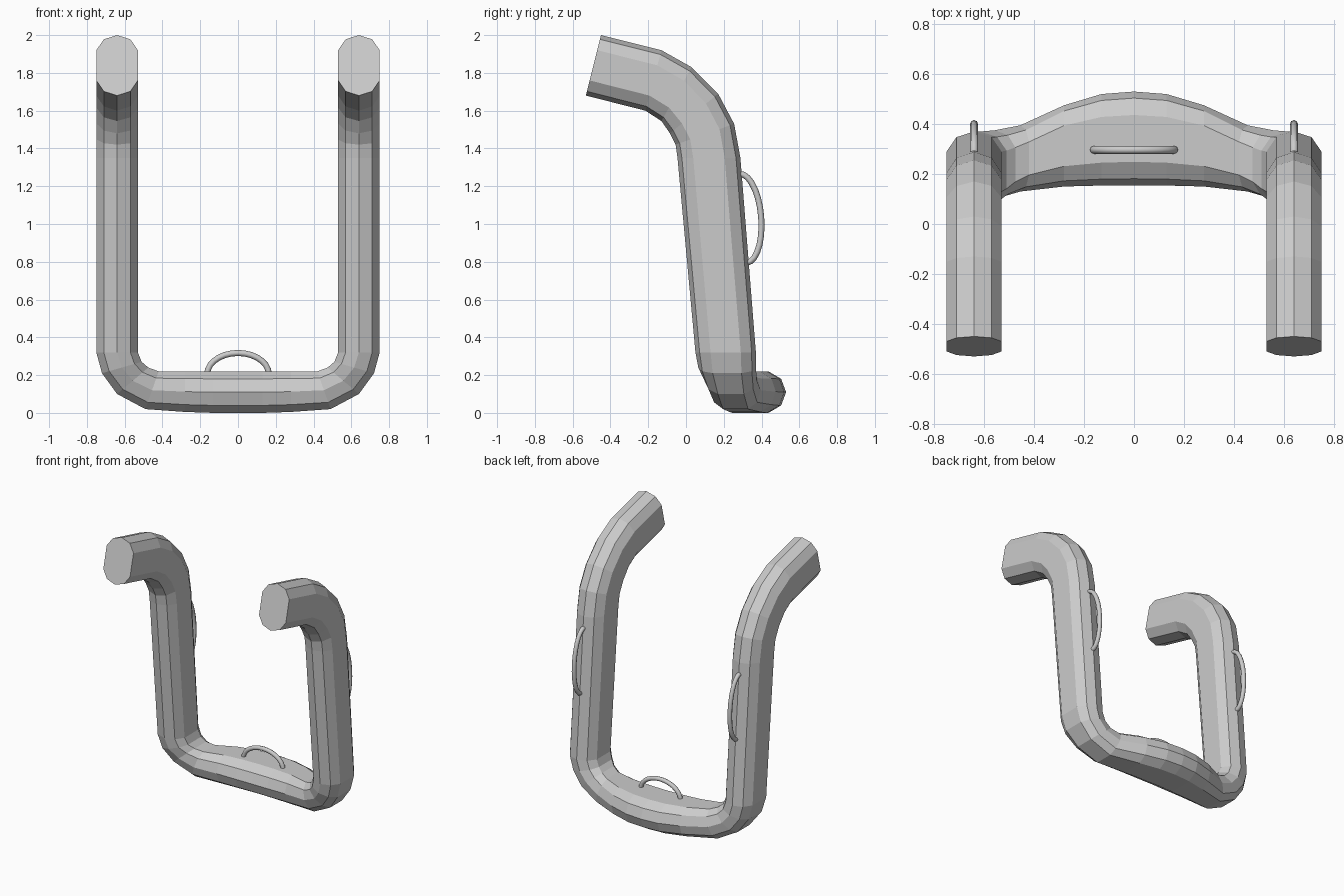
import bpy, bmesh, math
from mathutils import Vector

if "Cube" in bpy.data.objects:
    bpy.data.objects.remove(bpy.data.objects["Cube"])

# Ten-sided cross-section: (thickness, depth) as fractions of the half sizes
half = [(1, .5), (.64, .86), (0, 1), (-.64, .86), (-1, .5)]
PROFILE = half + [(-a, -b) for a, b in half]


def ring(center, n, d):
    return [center + n * a + d * b for a, b in PROFILE]


# Arm stations: back (y, z) and front (y, z)
ARM = [((-.45, 2.0), (-.53, 1.68)), ((-.13, 1.92), (-.215, 1.60)),
       ((.03, 1.83), (-.13, 1.545)), ((.17, 1.69), (-.085, 1.48)),
       ((.255, 1.53), (-.055, 1.42)), ((.288, 1.35), (-.045, 1.35))]
# Bottom stations: outer (x, z), inner (x, z), front y, back y
BAR = [((.75, .32), (.53, .32), .05, .37), ((.72, .21), (.51, .27), .065, .37),
       ((.64, .10), (.475, .24), .10, .375), ((.49, .02), (.42, .22), .13, .395),
       ((.28, .005), (.28, .22), .15, .475), ((.13, 0), (.13, .22), .154, .52),
       ((0, 0), (0, .22), .155, .53)]

rings = []
for b, f in ARM:
    b, f = Vector((.64, *b)), Vector((.64, *f))
    rings.append(ring((b + f) / 2, Vector((.11, 0, 0)), (b - f) / 2))
for o, i, y0, y1 in BAR:
    o, i = Vector((o[0], 0, o[1])), Vector((i[0], 0, i[1]))
    rings.append(ring((o + i) / 2 + Vector((0, (y0 + y1) / 2, 0)),
                      (o - i) / 2, Vector((0, (y1 - y0) / 2, 0))))
# Mirrored other half
rings += [[Vector((-v.x, v.y, v.z)) for v in r] for r in rings[-2::-1]]

# Padded U-shaped bar
bm = bmesh.new()
loops = [[bm.verts.new(v) for v in r] for r in rings]
for p, q in zip(loops, loops[1:]):
    for k in range(10):
        j = (k + 1) % 10
        bm.faces.new((p[k], p[j], q[j], q[k]))
bm.faces.new(loops[0])
bm.faces.new(loops[-1])
bmesh.ops.recalc_face_normals(bm, faces=bm.faces)
mesh = bpy.data.meshes.new("restraint_bar")
bm.to_mesh(mesh)
bm.free()
bpy.context.collection.objects.link(bpy.data.objects.new("restraint_bar", mesh))


# Arched round grab handle
def handle(name, mid, along, out):
    cu = bpy.data.curves.new(name, 'CURVE')
    cu.dimensions = '3D'
    cu.bevel_depth = .016
    cu.bevel_resolution = 2
    cu.use_fill_caps = True
    sp = cu.splines.new('POLY')
    n = 14
    sp.points.add(n)
    for k in range(n + 1):
        t = math.pi * k / n
        p = Vector(mid) + Vector(along) * math.cos(t) + Vector(out) * math.sin(t)
        sp.points[k].co = (*p, 1)
    bpy.context.collection.objects.link(bpy.data.objects.new(name, cu))


handle("center_handle", (0, .297, .205), (.163, 0, 0), (0, 0, .112))
for side, s in (("left", -1), ("right", 1)):
    handle(side + "_handle", (s * .64, .302, 1.03), (0, -.019, .235), (0, .096, .008))
